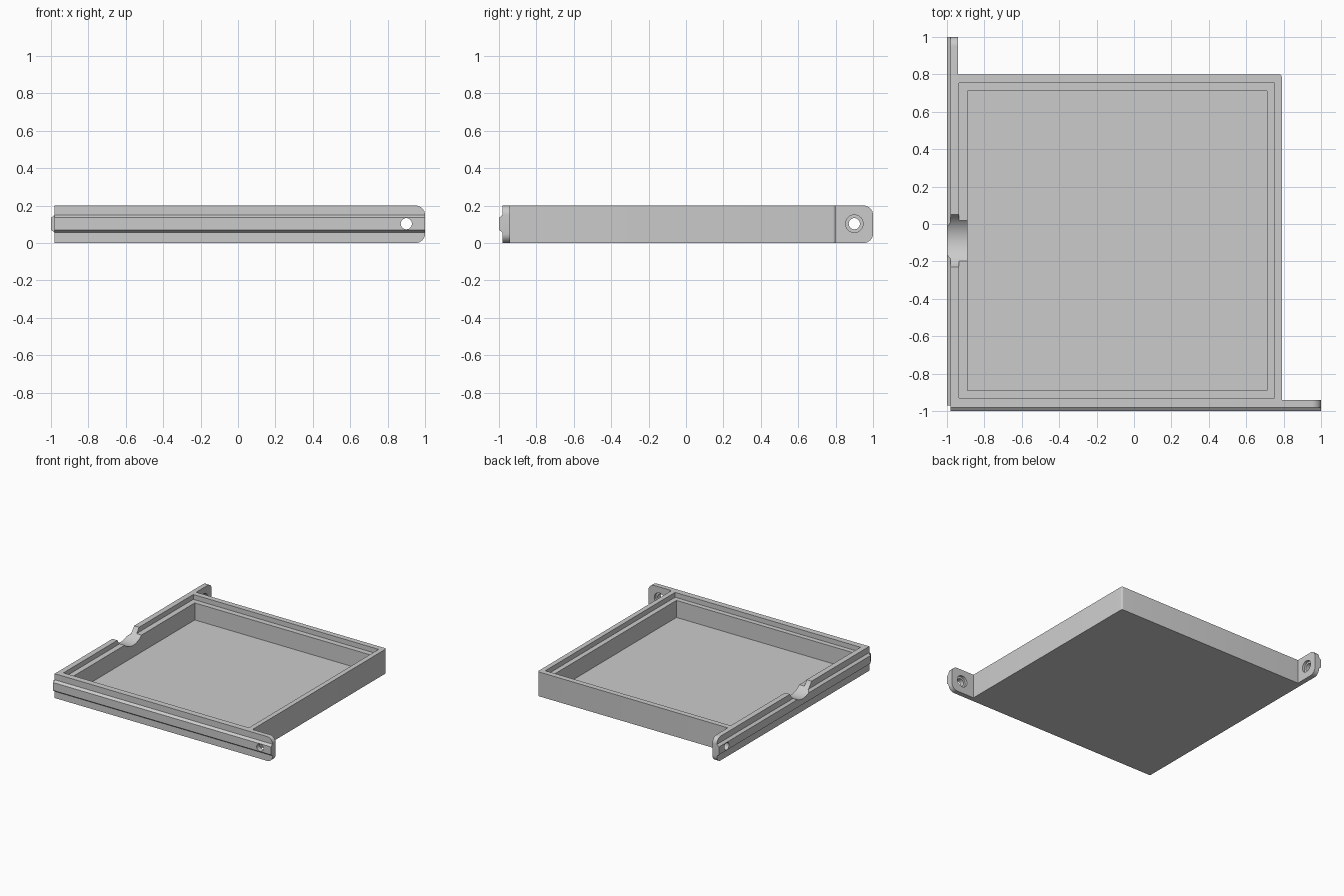
import bpy, bmesh, math
from mathutils import Matrix

cube = bpy.data.objects.get("Cube")
if cube:
    bpy.data.objects.remove(cube, do_unlink=True)

grey = bpy.data.materials.new("plain grey")
grey.use_nodes = True
GREY = (0.6, 0.6, 0.6, 1)
grey.diffuse_color = GREY
grey.node_tree.nodes["Principled BSDF"].inputs["Base Color"].default_value = GREY

# Mirrors across the diagonal, turning a front part into its left-wall twin
SWAP = Matrix(((0, 1, 0, 0), (1, 0, 0, 0), (0, 0, 1, 0), (0, 0, 0, 1)))


def finish(name, bm, swap=False):
    if swap:
        bm.transform(SWAP)
    bmesh.ops.recalc_face_normals(bm, faces=bm.faces)
    mesh = bpy.data.meshes.new(name)
    bm.to_mesh(mesh)
    bm.free()
    mesh.materials.append(grey)
    obj = bpy.data.objects.new(name, mesh)
    bpy.context.collection.objects.link(obj)
    return obj


def extrude(points, vec):
    bm = bmesh.new()
    face = bm.faces.new([bm.verts.new(p) for p in points])
    geom = bmesh.ops.extrude_face_region(bm, geom=[face])["geom"]
    bmesh.ops.translate(bm, vec=vec, verts=[v for v in geom if isinstance(v, bmesh.types.BMVert)])
    return bm


def box(name, x0, x1, y0, y1, z0, z1):
    base = [(x0, y0, z0), (x1, y0, z0), (x1, y1, z0), (x0, y1, z0)]
    return finish(name, extrude(base, (0, 0, z1 - z0)))


def cylinder(name, radius, y0, y1, x, z, swap=False, sides=32):
    # Cylinder along y
    bm = bmesh.new()
    place = Matrix.Translation((x, (y0 + y1) / 2, z)) @ Matrix.Rotation(math.pi / 2, 4, "X")
    bmesh.ops.create_cone(bm, cap_ends=True, segments=sides, radius1=radius,
                          radius2=radius, depth=y1 - y0, matrix=place)
    return finish(name, bm, swap)


def select(obj):
    bpy.ops.object.select_all(action="DESELECT")
    obj.select_set(True)
    bpy.context.view_layer.objects.active = obj


def cut(obj, cutters):
    select(obj)
    for cutter in cutters:
        mod = obj.modifiers.new("cut", "BOOLEAN")
        mod.operation = "DIFFERENCE"
        mod.solver = "EXACT"
        mod.object = cutter
        bpy.ops.object.modifier_apply(modifier=mod.name)
    bpy.ops.object.shade_smooth_by_angle(angle=math.radians(25))


# Tray block with a mounting tab continuing the front and left walls
H = 0.2
outline = [(-0.98, -0.98), (1, -0.98), (1, -0.94), (0.79, -0.94),
           (0.79, 0.8), (-0.94, 0.8), (-0.94, 1), (-0.98, 1)]
bm = extrude([(x, y, 0) for x, y in outline], (0, 0, H))


def bevel(bm, radius, segments, rule):
    edges = [e for e in bm.edges if all(rule(v.co) for v in e.verts)]
    bmesh.ops.bevel(bm, geom=edges, offset=radius, segments=segments,
                    profile=0.5, affect="EDGES")


def is_at(a, b):
    return abs(a - b) < 1e-4


for level in (0, H):
    bevel(bm, 0.05, 8, lambda c: is_at(c.x, 1) and is_at(c.z, level))
    bevel(bm, 0.05, 8, lambda c: is_at(c.y, 1) and is_at(c.z, level))
bevel(bm, 0.015, 4, lambda c: is_at(c.x, 0.79) and is_at(c.y, 0.8))
tray = finish("tray", bm)

# Raised rails with sloping edges along the front and left walls
profile = [(-0.98, 0.055), (-1, 0.07), (-1, 0.135), (-0.98, 0.15)]
rails = []
for name, swap in (("front_rail", False), ("left_rail", True)):
    start = -0.97 if swap else -0.98
    bm = extrude([(start, y, z) for y, z in profile], (1 - start, 0, 0))
    rails.append(finish(name, bm, swap))

# Cutters: shallow lid ledge, deep pocket, finger notch, screw holes
ledge = box("ledge_cutter", -0.935, 0.75, -0.93, 0.755, 0.16, 0.3)
pocket = box("pocket_cutter", -0.89, 0.71, -0.89, 0.71, 0.02, 0.3)
notch = cylinder("notch_cutter", 0.16, -1.1, -0.85, -0.09, 0.277, True, 64)
holes, sinks = [], []
for swap in (False, True):
    holes.append(cylinder("hole_cutter", 0.03, -1.1, -0.9, 0.9, 0.103, swap))
    sinks.append(cylinder("recess_cutter", 0.047, -0.96, -0.9, 0.9, 0.103, swap))

cut(tray, [ledge, pocket, notch] + holes + sinks)
cut(rails[0], [holes[0]])
cut(rails[1], [notch, holes[1]])

for cutter in [ledge, pocket, notch] + holes + sinks:
    bpy.data.objects.remove(cutter, do_unlink=True)
